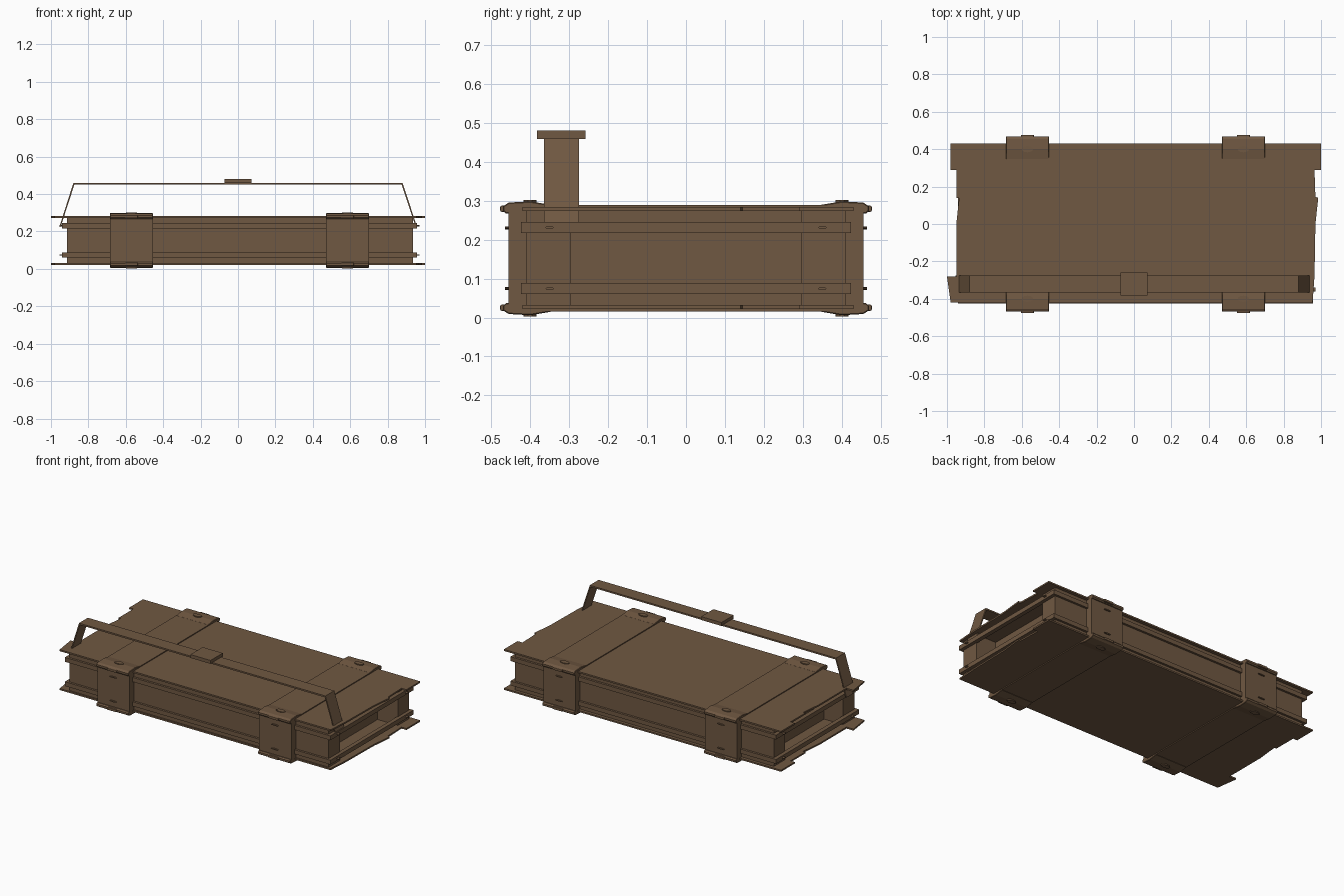
import bpy, bmesh, math
from mathutils import Matrix

if "Cube" in bpy.data.objects:
    bpy.data.objects.remove(bpy.data.objects["Cube"])

MID = 0.152  # height of the mirror plane between lid and base
wood = bpy.data.materials.new("brown_wood")
wood.diffuse_color = (0.162, 0.098, 0.054, 1)
wood.use_nodes = True
wood.node_tree.nodes["Principled BSDF"].inputs["Base Color"].default_value = wood.diffuse_color


def finish(name, bm):
    bmesh.ops.recalc_face_normals(bm, faces=bm.faces)
    me = bpy.data.meshes.new(name)
    bm.to_mesh(me)
    bm.free()
    me.materials.append(wood)
    ob = bpy.data.objects.new(name, me)
    bpy.context.collection.objects.link(ob)
    return ob


def box(name, x0, x1, y0, y1, z0, z1, bevel=0, axis=None):
    bm = bmesh.new()
    bmesh.ops.create_cube(bm, size=1)
    for v in bm.verts:
        v.co = ((x0 + x1) / 2 + v.co.x * (x1 - x0),
                (y0 + y1) / 2 + v.co.y * (y1 - y0),
                (z0 + z1) / 2 + v.co.z * (z1 - z0))
    if bevel:
        edges = [e for e in bm.edges if axis is None or
                 abs((e.verts[0].co - e.verts[1].co).normalized()[axis]) > 0.9]
        bmesh.ops.bevel(bm, geom=edges, offset=bevel, segments=2, affect='EDGES', profile=0.5)
    return finish(name, bm)


def extrude(name, pts, vec):
    bm = bmesh.new()
    f = bm.faces.new([bm.verts.new(p) for p in pts])
    r = bmesh.ops.extrude_face_region(bm, geom=[f])
    bmesh.ops.translate(bm, vec=vec, verts=[g for g in r['geom'] if isinstance(g, bmesh.types.BMVert)])
    return finish(name, bm)


def bolt(name, loc, axis):
    # flattened round head, wide along the board it sits on
    bm = bmesh.new()
    rot = {'x': Matrix.Rotation(math.pi / 2, 4, 'Y'), 'y': Matrix.Rotation(math.pi / 2, 4, 'X'),
           'z': Matrix.Identity(4)}[axis]
    bmesh.ops.create_cone(bm, cap_ends=True, segments=10, radius1=0.024, radius2=0.024, depth=0.022, matrix=rot)
    flat = {'x': (1, .45, .16), 'y': (1, 1, .16), 'z': (1.3, .7, .5)}[axis]
    bmesh.ops.scale(bm, vec=flat, verts=bm.verts)
    bmesh.ops.translate(bm, vec=loc, verts=bm.verts)
    finish(name, bm)


# lid and base: thin boards with ragged ends
right = [(.955, -.42), (.965, -.28), (.97, 0), (.985, .14), (.97, .145), (.965, .29), (1, .29), (1, .43)]
left = [(-.98, .43), (-.98, .29), (-.95, .29), (-.95, .14), (-.935, .14), (-.95, 0), (-.95, -.28),
        (-1, -.28), (-.98, -.42)]
for name, z in (("lid_boards", 0.273), ("base_boards", 0.022)):
    extrude(name, [(x, y, z) for x, y in right + left], (0, 0, 0.01))

# long side beams and recessed end panels
for s, side in ((-1, "front"), (1, "back")):
    a, b = sorted((s * 0.41, s * 0.295))
    box(side + "_beam", -0.915, 0.935, a, b, 0.03, 0.275)
for x, side in ((-0.77, "left"), (0.78, "right")):
    box(side + "_inner_panel", x - 0.01, x + 0.01, -0.3, 0.3, 0.03, 0.275)

# two rails around the body
for z, level in ((0.06, "lower"), (0.217, "upper")):
    for s, side in ((-1, "front"), (1, "back")):
        a, b = sorted((s * 0.424, s * 0.40))
        box(f"{level}_{side}_rail", -0.94, 0.957, a, b, z, z + 0.028)
    box(level + "_left_rail", -0.94, -0.912, -0.42, 0.42, z, z + 0.028)
    box(level + "_right_rail", 0.93, 0.957, -0.42, 0.42, z, z + 0.028)
    for x in (-0.943, 0.96):
        for y in (-0.35, 0.35):
            bolt(level + "_end_bolt", (x, y, z + 0.014), 'x')

# straps with corner caps and bolts
for n, x0, x1 in (("left", -0.685, -0.455), ("right", 0.47, 0.70)):
    xc = (x0 + x1) / 2
    box(n + "_strap_lid", x0, x1, -0.455, 0.455, 0.279, 0.289)
    box(n + "_strap_base", x0, x1, -0.455, 0.455, 0.016, 0.026)
    for s in (-1, 1):
        a, b = sorted((s * 0.456, s * 0.41))
        box(n + "_strap_side", x0, x1, a, b, 0.018, 0.287)
        for up in (-1, 1):
            # cap section: thick at the corner, tapering inward over the boards
            prof = [(.455, .115), (.462, .115), (.469, .122), (.469, .134), (.455, .143),
                    (.40, .146), (.345, .137), (.345, .132), (.44, .132)]
            cap = extrude(n + "_corner_cap", [(x0, s * y, MID + up * z) for y, z in prof], (x1 - x0, 0, 0))
            bev = cap.modifiers.new("round", 'BEVEL')
            bev.width, bev.segments, bev.limit_method = 0.005, 1, 'ANGLE'
            bev.angle_limit = math.radians(60)
            bolt(n + "_cap_bolt", (xc, s * 0.40, MID + up * 0.1445), 'z')
            a, b = sorted((s * 0.46, s * 0.477))
            box(n + "_cap_stud", xc - .035, xc + .035, a, b,
                MID + up * 0.127 - .008, MID + up * 0.127 + .008, 0.004)
            bolt(n + "_side_bolt", (xc, s * 0.453, MID + up * 0.078), 'y')

# carrying handle: bent flat bar with a grip plate
outer = [(-.955, .225), (-.88, .46), (.88, .46), (.957, .225)]
inner = [(.950, .225), (.875, .45), (-.875, .45), (-.948, .225)]
extrude("handle_bar", [(x, -0.365, z) for x, z in outer + inner], (0, 0.09, 0))
box("handle_grip", -0.072, 0.072, -0.383, -0.258, 0.458, 0.48)
